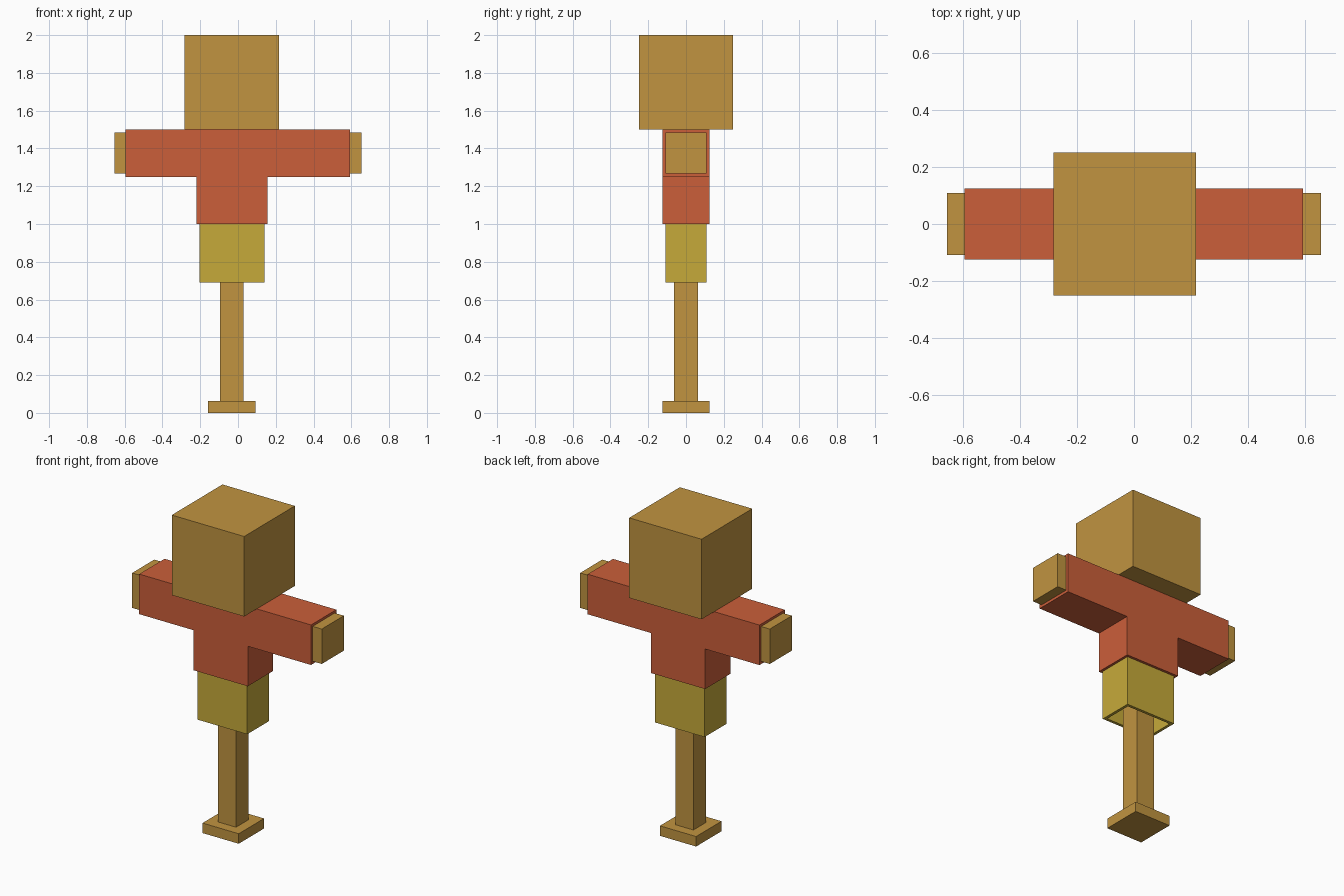
import bpy
import bmesh

if "Cube" in bpy.data.objects:
    bpy.data.objects.remove(bpy.data.objects["Cube"])


def material(name, rgb):
    m = bpy.data.materials.new(name)
    m.diffuse_color = (*rgb, 1.0)
    m.use_nodes = True
    m.node_tree.nodes["Principled BSDF"].inputs["Base Color"].default_value = m.diffuse_color
    return m


WOOD = material("tan_wood", (0.533, 0.296, 0.051))
RED = material("red_cloth", (0.597, 0.114, 0.042))
YELLOW = material("yellow_cloth", (0.565, 0.402, 0.042))
CX = -0.0325  # centre line of head, body and leg


def finish(name, bm, mat):
    bmesh.ops.recalc_face_normals(bm, faces=bm.faces)
    me = bpy.data.meshes.new(name)
    bm.to_mesh(me)
    bm.free()
    me.materials.append(mat)
    ob = bpy.data.objects.new(name, me)
    bpy.context.collection.objects.link(ob)
    return ob


def box(name, x, y, z, mat, hollow=None):
    """Box from x range, half depth y and z range; hollow = (wall, depth) opens the bottom."""
    bm = bmesh.new()
    bmesh.ops.create_cube(bm, size=1)
    for v in bm.verts:
        v.co = (x[v.co.x > 0], y if v.co.y > 0 else -y, z[v.co.z > 0])
    if hollow:
        wall, depth = hollow
        bm.normal_update()
        base = min(bm.faces, key=lambda f: f.calc_center_median().z)
        bmesh.ops.inset_region(bm, faces=[base], thickness=wall)
        inner = bmesh.ops.extrude_discrete_faces(bm, faces=[base])["faces"][0]
        bmesh.ops.translate(bm, verts=inner.verts, vec=(0, 0, depth))
    return finish(name, bm, mat)


# Head
box("head", (CX - 0.25, CX + 0.25), 0.25, (1.5, 2.0), WOOD)

# T-shaped shirt: profile extruded front to back
profile = [(-0.595, 1.5), (-0.595, 1.25), (CX - 0.1875, 1.25), (CX - 0.1875, 1.0),
           (CX + 0.1875, 1.0), (CX + 0.1875, 1.25), (0.592, 1.25), (0.592, 1.5)]
bm = bmesh.new()
face = bm.faces.new([bm.verts.new((x, -0.125, z)) for x, z in profile])
ext = bmesh.ops.extrude_face_region(bm, geom=[face])["geom"]
bmesh.ops.translate(bm, vec=(0, 0.25, 0),
                    verts=[e for e in ext if isinstance(e, bmesh.types.BMVert)])
finish("shirt", bm, RED)

# Hands poking out of the sleeves
box("left_hand", (-0.655, -0.58), 0.109, (1.267, 1.485), WOOD)
box("right_hand", (0.58, 0.655), 0.109, (1.267, 1.485), WOOD)

# Shorts, open underneath
box("shorts", (CX - 0.172, CX + 0.172), 0.109, (0.69, 1.0), YELLOW, hollow=(0.025, 0.28))

# Single leg and foot
box("leg", (CX - 0.0625, CX + 0.0625), 0.0625, (0.0625, 0.97), WOOD)
box("foot", (CX - 0.125, CX + 0.125), 0.125, (0.0, 0.0625), WOOD)
